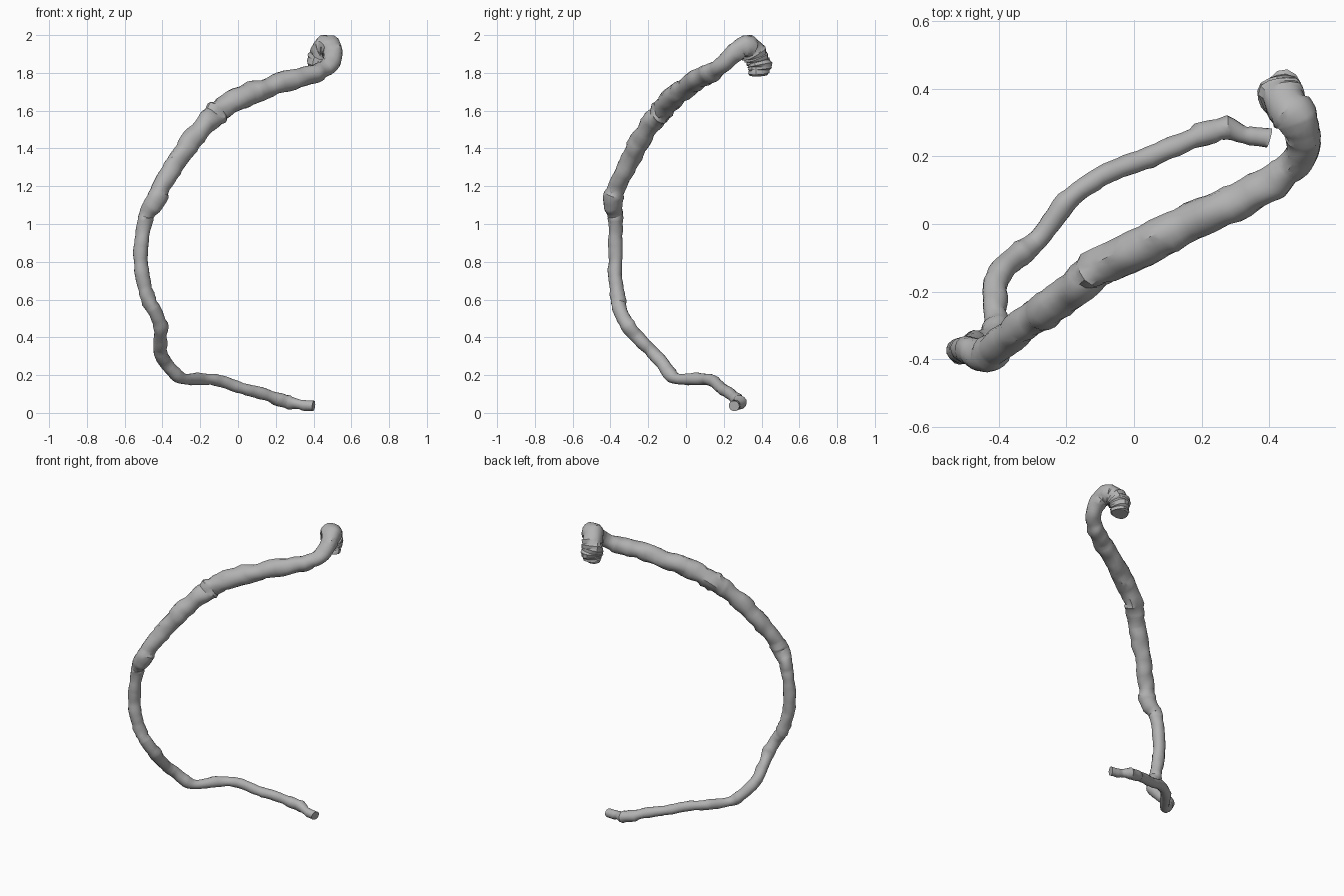
import bpy, bmesh, math, random
from mathutils import Vector, noise

random.seed(4)
cube = bpy.data.objects.get("Cube")
if cube:
    bpy.data.objects.remove(cube, do_unlink=True)

mat = bpy.data.materials.new("grey_bark")
mat.use_nodes = True
grey = (0.45, 0.45, 0.45, 1)
mat.diffuse_color = grey
mat.node_tree.nodes["Principled BSDF"].inputs["Base Color"].default_value = grey

SIDES = 16
STEPS = 5


def catmull(a, b, c, d, t):
    return 0.5 * (2 * b + (c - a) * t + (2 * a - 5 * b + 4 * c - d) * t * t
                  + (3 * b - a - 3 * c + d) * t ** 3)


def smooth_path(points):
    """Sample a smooth curve through (x, y, z, radius) points."""
    p = [Vector(q) for q in points]
    p = [2 * p[0] - p[1]] + p + [2 * p[-1] - p[-2]]
    out = [catmull(*p[i:i + 4], s / STEPS)
           for i in range(len(p) - 3) for s in range(STEPS)]
    return out + [p[-2]]


def bark_tube(name, points, collars, rough):
    """Sweep a wrinkled ring along the path; collars are rings of peeling bark."""
    path = smooth_path(points)
    bm = bmesh.new()
    rings, side = [], Vector((0, 1, 0))
    peel = 0.0
    for i, q in enumerate(path):
        centre = q.xyz
        tangent = (path[min(i + 1, len(path) - 1)].xyz - path[max(i - 1, 0)].xyz).normalized()
        side = (side - tangent * side.dot(tangent)).normalized()
        up = tangent.cross(side)
        # bark layers swell slowly, then drop back
        peel = peel - 0.12 if peel > 0.07 else peel + random.uniform(0, 0.035)
        wrinkle = rough
        if any(abs(i / STEPS - c) < w for c, w in collars):
            wrinkle = rough * 1.5
            peel = 0.07 if i % 2 else -0.04
        slant = random.uniform(-0.2, 0.2)
        ring = []
        for k in range(SIDES):
            a = math.tau * k / SIDES
            direction = side * math.cos(a) + up * math.sin(a)
            lump = noise.noise((centre + direction * q.w) * 16)
            radius = q.w * (1 + peel + wrinkle * lump)
            shift = tangent * (q.w * slant * math.cos(a + i))
            ring.append(bm.verts.new(centre + direction * radius + shift))
        rings.append(ring)
    for lower, upper in zip(rings, rings[1:]):
        for k in range(SIDES):
            n = (k + 1) % SIDES
            bm.faces.new((lower[k], lower[n], upper[n], upper[k]))
    # broken ends, slightly hollowed
    for ring in (rings[0][::-1], rings[-1]):
        cap = bm.faces.new(ring)
        bmesh.ops.inset_region(bm, faces=[cap], thickness=0.008, depth=-0.006)
    bmesh.ops.recalc_face_normals(bm, faces=bm.faces)
    mesh = bpy.data.meshes.new(name)
    bm.to_mesh(mesh)
    bm.free()
    mesh.materials.append(mat)
    obj = bpy.data.objects.new(name, mesh)
    bpy.context.collection.objects.link(obj)
    bpy.ops.object.select_all(action='DESELECT')
    obj.select_set(True)
    bpy.context.view_layer.objects.active = obj
    bpy.ops.object.shade_smooth_by_angle(angle=math.radians(35))
    return obj


# centre line and radius, from the thin tail to the hooked head
branch = [
    (.40, .255, .035, .027), (.33, .265, .045, .028), (.25, .28, .06, .033),
    (.12, .23, .105, .03), (0, .18, .135, .031), (-.10, .14, .17, .03),
    (-.20, .065, .18, .03), (-.27, -.03, .18, .03), (-.32, -.08, .20, .034),
    (-.38, -.125, .26, .035), (-.41, -.175, .32, .035), (-.41, -.245, .39, .036),
    (-.41, -.30, .45, .037), (-.435, -.345, .53, .036), (-.475, -.36, .61, .038),
    (-.505, -.375, .73, .036), (-.515, -.375, .865, .037), (-.50, -.37, .98, .038),
    (-.48, -.375, 1.06, .042), (-.435, -.385, 1.12, .05), (-.40, -.36, 1.21, .046),
    (-.335, -.305, 1.315, .05), (-.255, -.25, 1.43, .051), (-.175, -.19, 1.525, .054),
    (-.095, -.125, 1.60, .058), (.03, -.065, 1.675, .06), (.14, -.01, 1.715, .055),
    (.29, .06, 1.765, .054), (.40, .12, 1.795, .05), (.475, .18, 1.83, .046),
    (.50, .24, 1.89, .05), (.49, .295, 1.935, .056), (.46, .34, 1.935, .062),
    (.435, .37, 1.88, .064), (.435, .385, 1.83, .06), (.435, .385, 1.79, .052),
]
bark_tube("curved_branch", branch,
          collars=[(2, .3), (14, .5), (24, .4), (33.6, 1.1)], rough=0.22)
